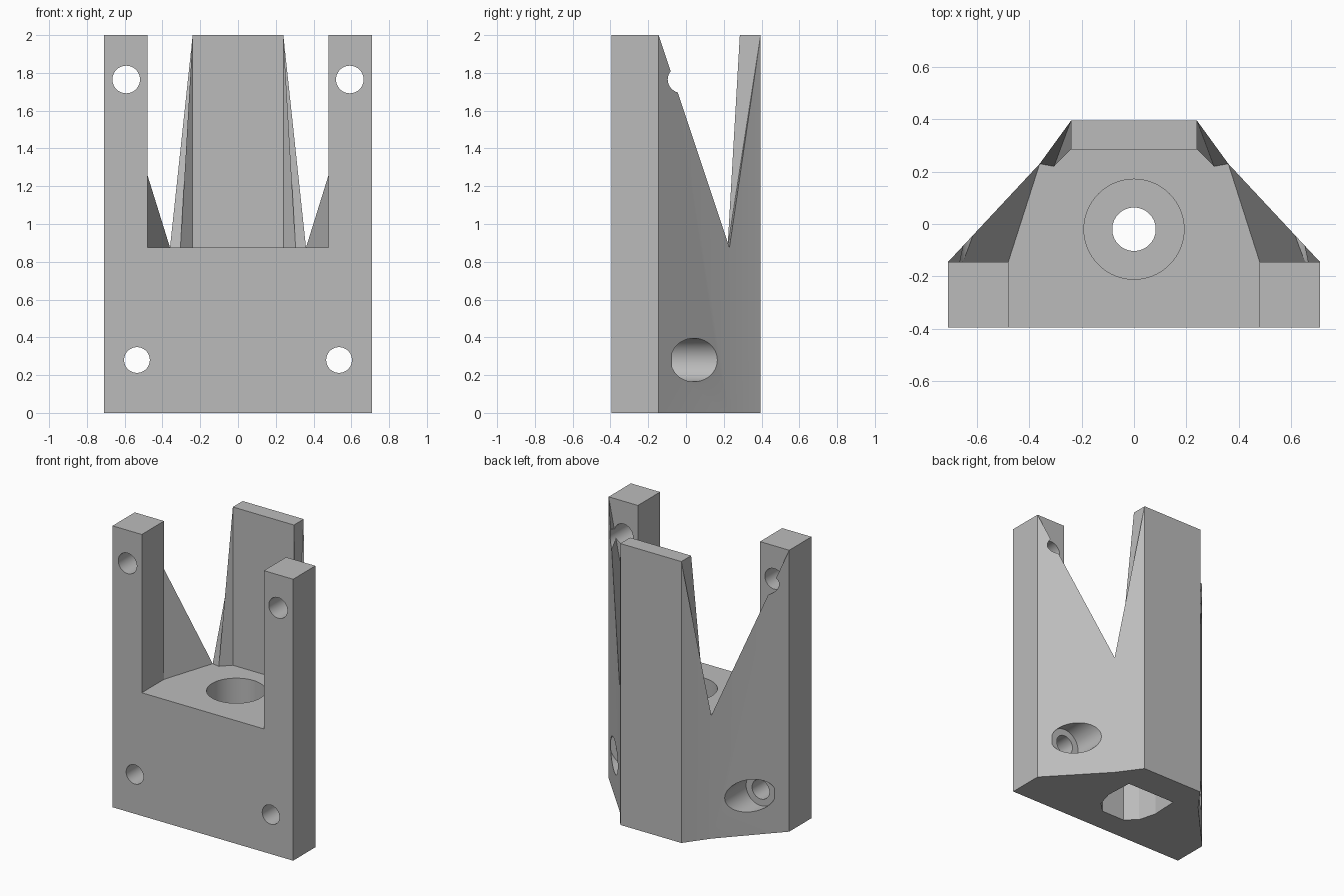
import bpy, bmesh, math
from mathutils import Matrix

cube = bpy.data.objects.get("Cube")
if cube:
    bpy.data.objects.remove(cube, do_unlink=True)

grey = bpy.data.materials.new("plain grey")
grey.use_nodes = True
colour = (0.5, 0.5, 0.5, 1)
grey.diffuse_color = colour
grey.node_tree.nodes["Principled BSDF"].inputs["Base Color"].default_value = colour

FLOOR, TOP = 0.875, 2.0


def make_object(name, bm):
    bmesh.ops.recalc_face_normals(bm, faces=bm.faces[:])
    mesh = bpy.data.meshes.new(name)
    bm.to_mesh(mesh)
    bm.free()
    mesh.materials.append(grey)
    obj = bpy.data.objects.new(name, mesh)
    bpy.context.collection.objects.link(obj)
    return obj


def prism(name, outline, z0, z1):
    bm = bmesh.new()
    face = bm.faces.new([bm.verts.new((x, y, z0)) for x, y in outline])
    new = bmesh.ops.extrude_face_region(bm, geom=[face])["geom"]
    verts = [v for v in new if isinstance(v, bmesh.types.BMVert)]
    bmesh.ops.translate(bm, verts=verts, vec=(0, 0, z1 - z0))
    return make_object(name, bm)


def mirrored(half):
    return half + [(-x, y) for x, y in reversed(half)]


def cylinder(name, radius, start, end, along_y):
    bm = bmesh.new()
    bmesh.ops.create_cone(bm, cap_ends=True, segments=64, radius1=radius,
                          radius2=radius, depth=math.dist(start, end))
    if along_y:
        bmesh.ops.rotate(bm, verts=bm.verts[:], matrix=Matrix.Rotation(math.pi / 2, 3, "X"))
    middle = [(a + b) / 2 for a, b in zip(start, end)]
    bmesh.ops.translate(bm, verts=bm.verts[:], vec=middle)
    return make_object(name, bm)


def hull(name, points):
    bm = bmesh.new()
    verts = [bm.verts.new(p) for p in points]
    result = bmesh.ops.convex_hull(bm, input=verts)
    spare = {v for v in result["geom_interior"] if isinstance(v, bmesh.types.BMVert)}
    bmesh.ops.delete(bm, geom=list(spare), context="VERTS")
    return make_object(name, bm)


# Solid block with slanted rear corners
body = prism("bracket_body", mirrored(
    [(0.71, -0.395), (0.71, -0.145), (0.36, 0.23), (0.24, 0.395)]), 0, TOP)

# Central slot, open at the front and the top
cutters = [prism("slot_cutter", mirrored(
    [(0.48, -0.5), (0.48, -0.145), (0.305, 0.22), (0.24, 0.285)]), FLOOR, TOP + 0.1)]

# Tapered side openings, screw holes and their recesses
for side, s in (("left", 1), ("right", -1)):
    low = [(0.48, -0.145), (0.36, 0.23), (0.305, 0.22)]
    high = [(0.48, -0.145), (0.71, -0.145), (0.24, 0.395), (0.24, 0.285)]
    points = [(s * x, y, FLOOR) for x, y in low]
    points += [(s * x, y, z) for x, y in high for z in (TOP, TOP + 0.1)]
    cutters.append(hull(side + "_opening_cutter", points))
    for label, x, z, r, y in (("upper_hole", 0.592, 1.765, 0.073, -0.5),
                              ("lower_hole", 0.535, 0.28, 0.068, -0.5),
                              ("lower_recess", 0.535, 0.28, 0.115, -0.075)):
        cutters.append(cylinder(f"{side}_{label}_cutter", r,
                                (s * x, y, z), (s * x, 0.5, z), True))

# Vertical bore, wide recess above and faceted pocket below
cutters.append(cylinder("bore_cutter", 0.083, (0, -0.02, -0.1), (0, -0.02, 1), False))
cutters.append(cylinder("top_recess_cutter", 0.191, (0, -0.02, 0.45), (0, -0.02, 1), False))
cutters.append(prism("bottom_pocket_cutter", mirrored(
    [(0.09, -0.215), (0.165, -0.143), (0.2, -0.02), (0.19, 0.175)]), -0.1, 0.28))

for cutter in cutters:
    cutter.hide_render = True
    cut = body.modifiers.new(cutter.name, "BOOLEAN")
    cut.operation, cut.solver, cut.object = "DIFFERENCE", "EXACT", cutter

# Bake the cuts and remove the cutters
bpy.context.view_layer.update()
evaluated = body.evaluated_get(bpy.context.evaluated_depsgraph_get())
baked = bpy.data.meshes.new_from_object(evaluated)
body.modifiers.clear()
body.data = baked
for cutter in cutters:
    bpy.data.objects.remove(cutter, do_unlink=True)

bpy.ops.object.select_all(action="DESELECT")
body.select_set(True)
bpy.context.view_layer.objects.active = body
bpy.ops.object.shade_smooth_by_angle(angle=math.radians(12))
